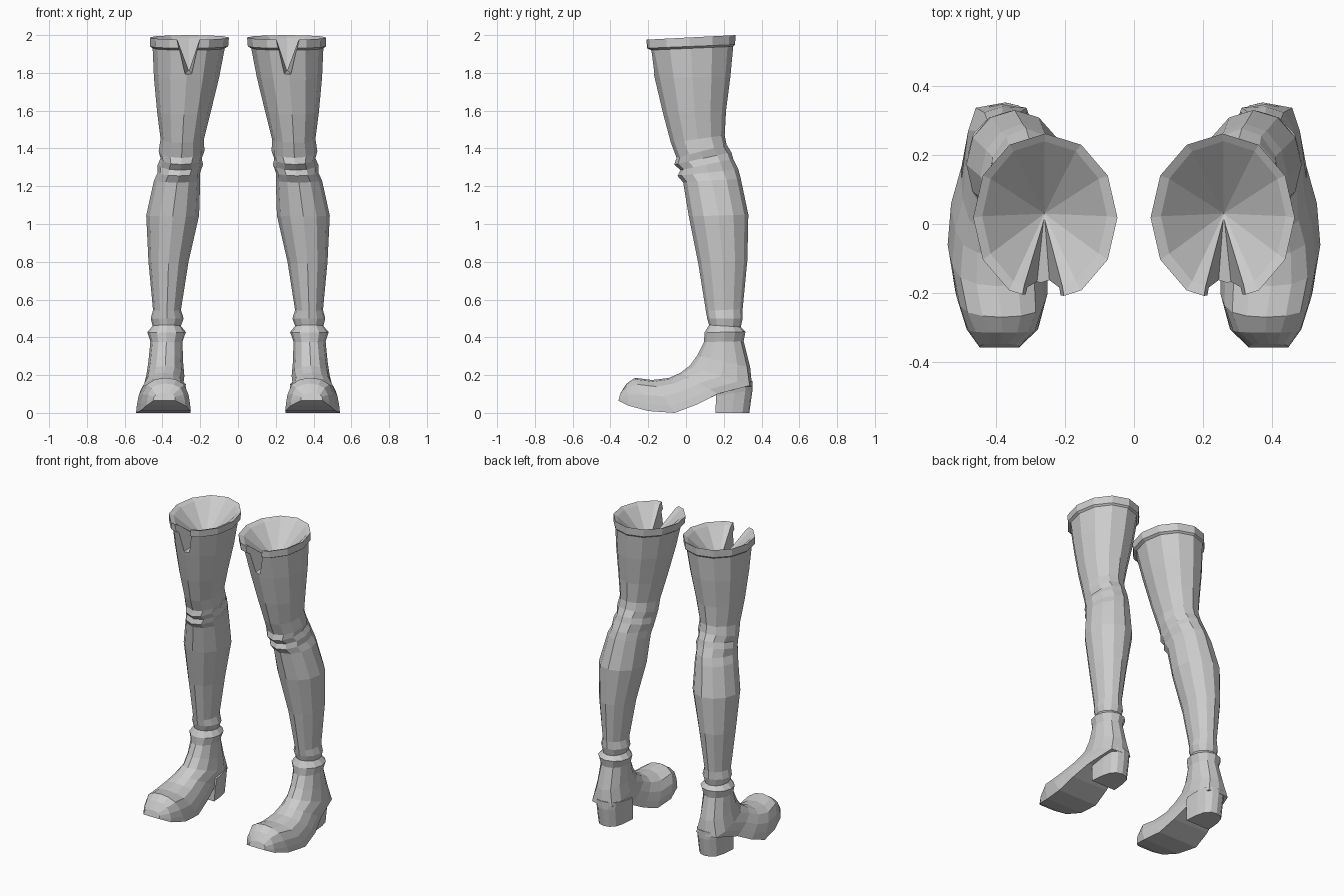
import bpy, bmesh

# Half cross-sections from front to back: (depth along ring, half width)
ROUND = [(0, 0), (.067, .5), (.25, .866), (.5, 1), (.75, .866), (.933, .5), (1, 0)]
SOLED = [(0, 0), (.05, .42), (.2, .74), (.5, .91), (.78, .97), (1, 1), (1, 0)]


def ring(fy, fz, by, bz, x0, x1, d=0):
    """Tilted 12-sided ring from a front point to a back point; d blends round to flat-soled."""
    half = [(a[0] + (b[0] - a[0]) * d, a[1] + (b[1] - a[1]) * d) for a, b in zip(ROUND, SOLED)]
    full = half + [(t, -w) for t, w in half[-2:0:-1]]
    cx, hw = (x0 + x1) / 2, (x1 - x0) / 2
    return [(cx + hw * w, fy + (by - fy) * t, fz + (bz - fz) * t) for t, w in full]


def loft(name, rings, apex=None):
    bm = bmesh.new()
    loops = [[bm.verts.new(p) for p in r] for r in rings]
    n = len(loops[0])
    for a, b in zip(loops, loops[1:]):
        for i in range(n):
            j = (i + 1) % n
            bm.faces.new((a[i], a[j], b[j], b[i]))
    if apex:
        tip = bm.verts.new(apex)
        for i in range(n):
            bm.faces.new((loops[0][(i + 1) % n], loops[0][i], tip))
    else:
        bm.faces.new(loops[0])
    bm.faces.new(loops[-1])
    bmesh.ops.recalc_face_normals(bm, faces=bm.faces)
    me = bpy.data.meshes.new(name)
    bm.to_mesh(me)
    bm.free()
    ob = bpy.data.objects.new(name, me)
    bpy.context.collection.objects.link(ob)
    return ob


# Cuff and shaft: front y, z, back y, z, inner x, outer x
cuff = [
    (-.195, 1.965, .24, 1.985, .078, .44),
    (-.225, 1.975, .262, 2.0, .048, .466),
    (-.222, 1.93, .26, 1.95, .052, .466),
    (-.198, 1.92, .25, 1.94, .07, .452),
]
thigh_and_knee = [
    (-.165, 1.77, .235, 1.78, .10, .445),
    (-.12, 1.58, .212, 1.6, .145, .428),
    (-.08, 1.43, .205, 1.47, .18, .41),
    (-.05, 1.35, .215, 1.42, .178, .42),
    (-.062, 1.315, .24, 1.38, .192, .41),
    (-.03, 1.285, .25, 1.345, .185, .425),
    (-.045, 1.255, .277, 1.29, .20, .425),
    (-.015, 1.22, .29, 1.24, .20, .445),
]
calf_and_ankle = [
    (.015, 1.04, .33, 1.05, .206, .486),
    (.065, .79, .325, .81, .262, .474),
    (.105, .54, .30, .55, .302, .45),
    (.112, .50, .30, .50, .288, .462),
    (.122, .465, .29, .455, .302, .452),
    (.098, .425, .315, .43, .276, .48),
    (.095, .375, .305, .38, .294, .464),
]
# Foot rings fan forward from the ankle to the toe, last value flattens the sole
foot = [
    (.06, .305, .34, .24, .29, .475, .1),
    (.02, .25, .35, .14, .28, .49, .4),
    (-.03, .212, .17, .10, .28, .505, .9),
    (-.09, .185, .06, .045, .268, .53, 1),
    (-.18, .174, -.06, .0, .252, .54, 1),
    (-.27, .186, -.2, .01, .25, .517, 1),
    (-.315, .155, -.305, .038, .278, .485, 1),
    (-.347, .105, -.358, .065, .33, .45, .9),
]
boot = loft("boots", [ring(*r) for r in cuff + thigh_and_knee + calf_and_ankle + foot],
            apex=(.26, .03, 1.8))

# Heel block: rounded at the back, square at the front
heel = loft("heels", [ring(*r, 1) for r in [
    (.352, .17, .17, .15, .275, .475),
    (.352, .12, .16, .09, .28, .465),
    (.335, 0, .155, 0, .285, .46),
]])

# Wedge that cuts the V notch in the front of the cuff
notch = loft("notch_cutter", [[(.17, -.3, 2.09), (.235, -.3, 1.78), (.295, -.3, 1.78), (.36, -.3, 2.09)],
                              [(.258, .02, 1.825), (.259, .02, 1.815), (.261, .02, 1.815), (.262, .02, 1.825)]])
notch.hide_render = True
notch.hide_viewport = True
cut = boot.modifiers.new("notch", "BOOLEAN")
cut.operation = "DIFFERENCE"
cut.solver = "EXACT"
cut.object = notch

# Second boot by mirroring
for ob in (boot, heel):
    m = ob.modifiers.new("pair", "MIRROR")
    m.use_axis = (True, False, False)
    m.use_mirror_merge = False
